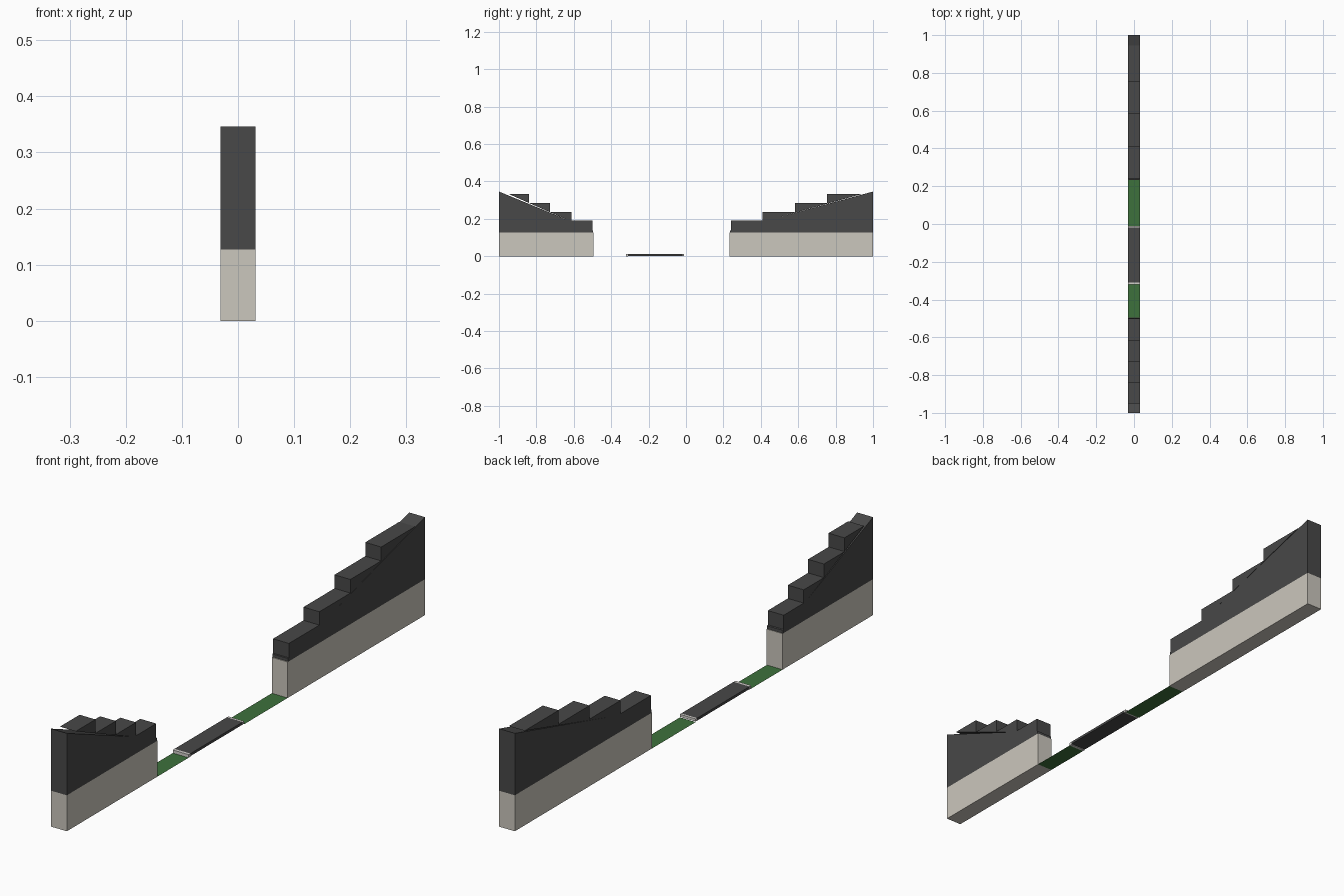
import bpy, bmesh

if "Cube" in bpy.data.objects:
    bpy.data.objects.remove(bpy.data.objects["Cube"])

W = 0.031  # half width of the slice


def material(name, rgb):
    m = bpy.data.materials.new(name)
    m.diffuse_color = (*rgb, 1)
    m.use_nodes = True
    m.node_tree.nodes["Principled BSDF"].inputs["Base Color"].default_value = m.diffuse_color
    return m


dark = material("dark_grey", (0.065, 0.065, 0.065))
stone = material("warm_stone", (0.60, 0.57, 0.51))
green = material("grass_green", (0.048, 0.165, 0.045))
pale = material("pale_kerb", (0.65, 0.63, 0.60))


def extrude(name, profile, mat):
    """Extrude a (y, z) profile across the full width."""
    bm = bmesh.new()
    face = bm.faces.new([bm.verts.new((-W, y, z)) for y, z in profile])
    out = bmesh.ops.extrude_face_region(bm, geom=[face])
    moved = [v for v in out["geom"] if isinstance(v, bmesh.types.BMVert)]
    bmesh.ops.translate(bm, verts=moved, vec=(2 * W, 0, 0))
    bmesh.ops.recalc_face_normals(bm, faces=bm.faces)
    return add(name, bm, mat)


def add(name, bm, mat):
    me = bpy.data.meshes.new(name)
    bm.to_mesh(me)
    bm.free()
    me.materials.append(mat)
    ob = bpy.data.objects.new(name, me)
    bpy.context.collection.objects.link(ob)
    return ob


def block(name, y0, y1, z0, z1, mat):
    return extrude(name, [(y0, z0), (y1, z0), (y1, z1), (y0, z1)], mat)


def sheet(name, y0, y1, mat):
    bm = bmesh.new()
    bm.faces.new([bm.verts.new(p) for p in
                  [(-W, y0, 0), (W, y0, 0), (W, y1, 0), (-W, y1, 0)]])
    return add(name, bm, mat)


TOPS = [0.19, 0.237, 0.285, 0.334]


def terrace(side, sign, inner, edges, gap_start):
    """Base wall, sloping bank and stepped top; distances run outward."""
    base_top, peak, toe = 0.127, 0.346, 0.138
    front = edges[0]
    slope = (peak - toe) / (1 - front)

    def flip(pts):
        return [(sign * d, z) for d, z in pts]

    extrude(side + "_base", flip([(inner, 0), (1, 0), (1, base_top), (inner, base_top)]), stone)
    extrude(side + "_bank", flip([(front - 0.004, base_top), (1, base_top),
                                  (1, peak), (front - 0.004, toe)]), dark)
    # Stepped top, leaving a narrow wedge-shaped gap above the bank
    pts = [(front, 0.132), (gap_start, toe + slope * (gap_start - front))]
    for i in reversed(range(4)):
        pts += [(edges[i + 1], TOPS[i]), (edges[i], TOPS[i])]
    extrude(side + "_steps", flip(pts), dark)


terrace("back", 1, 0.233, [0.24, 0.41, 0.583, 0.755, 0.945], 0.34)
terrace("front", -1, 0.495, [0.501, 0.613, 0.726, 0.84, 0.95], 0.575)

# Grass verges
sheet("back_grass", -0.01, 0.233, green)
sheet("front_grass", -0.495, -0.32, green)

# Raised road with pale kerbs
block("road", -0.31, -0.018, 0.002, 0.011, dark)
block("front_kerb", -0.32, -0.31, 0, 0.011, pale)
block("back_kerb", -0.018, -0.01, 0.002, 0.011, pale)
